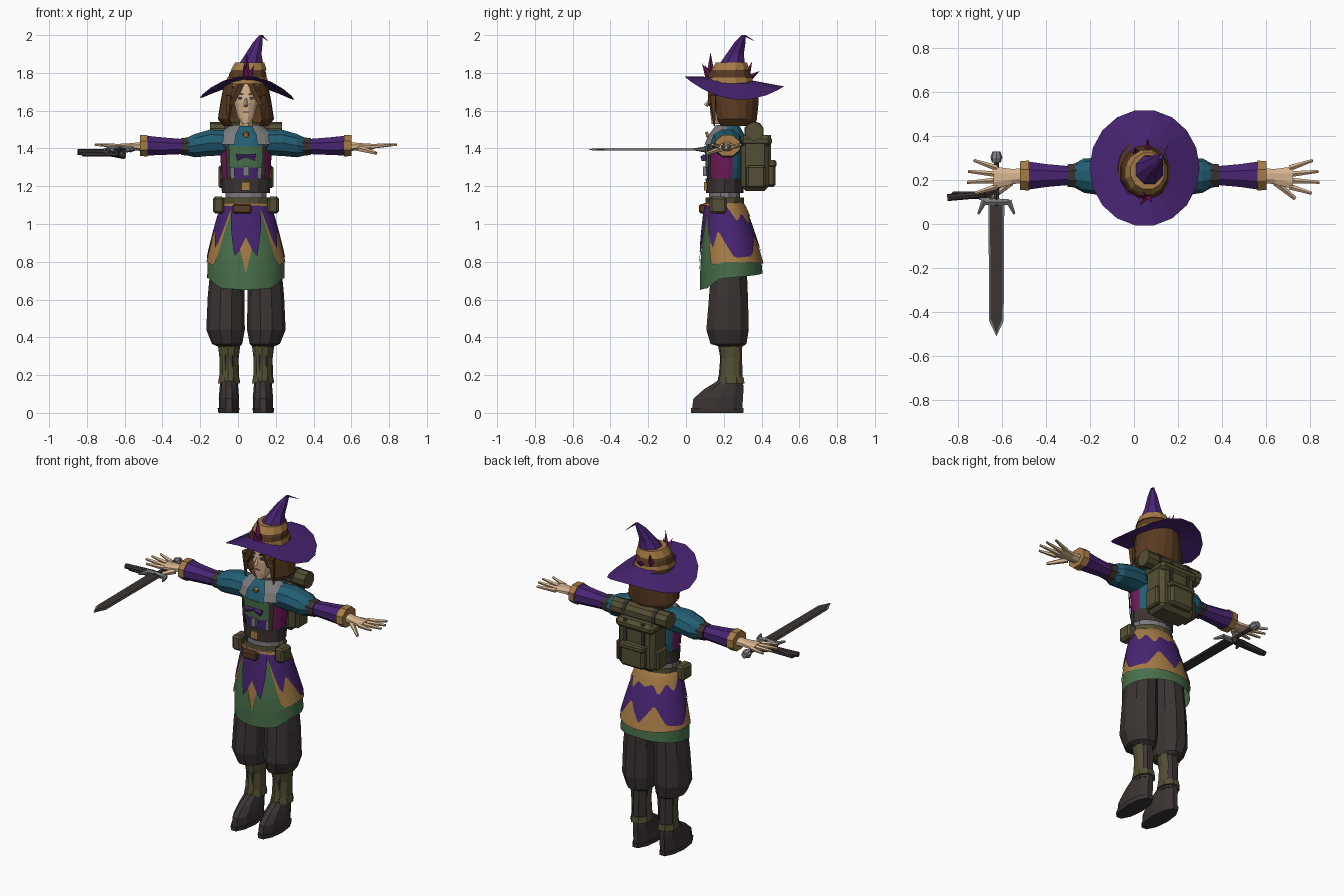
import bpy, bmesh, math
from mathutils import Vector, Matrix

if "Cube" in bpy.data.objects:
    bpy.data.objects.remove(bpy.data.objects["Cube"], do_unlink=True)

BODY_X = .042  # the figure stands slightly off the origin


def material(name, *rgb):
    m = bpy.data.materials.new(name)
    m.use_nodes = True
    m.diffuse_color = (*rgb, 1)
    m.node_tree.nodes["Principled BSDF"].inputs["Base Color"].default_value = (*rgb, 1)
    return m


purple = material("purple cloth", .065, .018, .17)
tan = material("tan trim", .38, .2, .06)
green = material("green cloth", .065, .16, .07)
brown = material("brown hair and leather", .1, .043, .015)
dark = material("dark leather", .043, .034, .032)
olive = material("olive canvas", .09, .078, .035)
teal = material("teal cloth", .016, .11, .17)
skin = material("skin", .68, .46, .28)
grey = material("grey cloth and steel", .2, .2, .21)
magenta = material("magenta cloth", .16, .01, .1)


def finish(name, bm, *mats):
    bmesh.ops.remove_doubles(bm, verts=bm.verts, dist=.0005)
    bmesh.ops.recalc_face_normals(bm, faces=bm.faces)
    mesh = bpy.data.meshes.new(name)
    bm.to_mesh(mesh)
    bm.free()
    for m in mats:
        mesh.materials.append(m)
    obj = bpy.data.objects.new(name, mesh)
    obj.location.x = BODY_X
    bpy.context.collection.objects.link(obj)
    return obj


def loft(name, rings, mat, n=12, axis="z", arc=None, cap=True):
    """Skin elliptical rings (x, y, z, radius a, radius b); arc leaves a gap."""
    bm = bmesh.new()
    start, end = arc or (math.pi / n, math.tau + math.pi / n)
    rows = []
    for x, y, z, a, b in rings:
        row = []
        for i in range(n + 1 if arc else n):
            t = start + (end - start) * i / n
            u, v = a * math.sin(t), -b * math.cos(t)
            row.append(bm.verts.new((x + u, y + v, z) if axis == "z" else (x, y + u, z + v)))
        rows.append(row)
    for low, high in zip(rows, rows[1:]):
        for i in range(n):
            j = i + 1 if arc else (i + 1) % n
            bm.faces.new((low[i], low[j], high[j], high[i]))
    if cap:
        for row, ring in ((rows[0], rings[0]), (rows[-1], rings[-1])):
            if ring[3] > 0:
                bm.faces.new(row)
    return finish(name, bm, mat)


def rod(name, p, q, r1, r2, mat, n=5):
    """Tapered rod from point p to point q."""
    p, q = Vector(p), Vector(q)
    bm = bmesh.new()
    turn = (q - p).to_track_quat("Z", "Y").to_matrix().to_4x4()
    bmesh.ops.create_cone(bm, cap_ends=True, segments=n, radius1=r1, radius2=r2,
                          depth=(q - p).length, matrix=Matrix.Translation((p + q) / 2) @ turn)
    return finish(name, bm, mat)


def box(name, centre, size, mat, bevel=0, tilt=0):
    bm = bmesh.new()
    bmesh.ops.create_cube(bm, size=1, matrix=Matrix.Translation(centre)
                          @ Matrix.Rotation(tilt, 4, "Y") @ Matrix.Diagonal((*size, 1)))
    obj = finish(name, bm, mat)
    if bevel:
        obj.modifiers.new("soft edges", "BEVEL").width = bevel
    return obj


def plate(name, outline, z, depth, mat):
    """Flat outline in the ground plane, mirrored about x = 0 and extruded up."""
    bm = bmesh.new()
    points = outline + [(-x, y) for x, y in reversed(outline) if x]
    face = bm.faces.new([bm.verts.new((x, y, z - depth / 2)) for x, y in points])
    top = bmesh.ops.extrude_face_region(bm, geom=[face])["geom"]
    bmesh.ops.translate(bm, vec=(0, 0, depth),
                        verts=[v for v in top if isinstance(v, bmesh.types.BMVert)])
    return finish(name, bm, mat)


def lookup(table, t):
    for (a, u), (b, v) in zip(table, table[1:]):
        if t <= b:
            return u + (v - u) * (t - a) / (b - a)
    return table[-1][1]


def skirt(name, hem, swell, mat, n=64, rows=5):
    """Flared cloth layer; hem gives its height by angle away from the front."""
    bm = bmesh.new()
    grid = []
    for i in range(n):
        t = math.tau * i / n - math.pi
        bottom, column = lookup(hem, abs(t)), []
        for k in range(rows + 1):
            z = 1.11 + (bottom - 1.11) * k / rows
            f = min(1, (1.11 - z) / .32) ** .8
            x = (.115 + .09 * f + swell) * math.sin(t)
            y = .2 + .04 * f - (.09 + .075 * f + swell) * math.cos(t)
            column.append(bm.verts.new((x, y, z)))
        grid.append(column)
    for i in range(n):
        a, b = grid[i], grid[(i + 1) % n]
        for k in range(rows):
            bm.faces.new((a[k], b[k], b[k + 1], a[k + 1]))
    return finish(name, bm, mat)


# Skirt layers
back = math.pi
skirt("green_underskirt", [(0, .65), (.7, .66), (1.2, .71), (back, .74)], 0, green)
skirt("tan_skirt_trim", [(0, .74), (.17, .88), (.42, .95), (.6, 1.09), (.72, .95),
                         (.9, .78), (1.4, .8), (back, .79)], .006, tan)
skirt("purple_overskirt", [(0, .93), (.28, .82), (.5, .99), (.6, 1.09), (.72, 1), (.95, .86),
                           (1.2, .97), (1.7, .82), (2.3, .83), (2.7, .94), (back, .83)], .011, purple)
skirt("tan_waist_flap", [(0, 1.1), (1.7, 1.09), (2, 1.01), (2.3, 1.06), (2.6, .99),
                         (2.8, 1.05), (back, 1.03)], .016, tan)

# Torso and its layered vest
chest = [(0, .205, 1.08, .11, .085), (0, .205, 1.2, .115, .085), (0, .21, 1.3, .125, .095),
         (0, .21, 1.41, .13, .1), (0, .22, 1.5, .085, .07)]
loft("shirt", chest, grey)


def wrap(name, low, high, swell, mat, arc, n=5):
    heights = [r[2] for r in chest]
    levels = [low] + [h for h in heights if low < h < high] + [high]
    rings = []
    for z in levels:
        size = [lookup([(r[2], r[k]) for r in chest], z) for k in (1, 3, 4)]
        rings.append((0, size[0], z, size[1] + swell, size[2] + swell))
    return loft(name, rings, mat, n, arc=arc, cap=False)


wrap("teal_jacket_back", 1.24, 1.49, .008, teal, (1.9, math.tau - 1.9), 8)
wrap("green_chest_panel", 1.3, 1.41, .012, green, (-.7, .7))
wrap("purple_chest_panel", 1.24, 1.3, .008, purple, (-.5, .5))
for side, label in ((1, "left"), (-1, "right")):
    wrap(label + "_magenta_vest", 1.24, 1.4, .008, magenta, (side * .75, side * 1.95))
    wrap(label + "_pack_strap", 1.24, 1.47, .018, dark, (side * .62, side * .82), 2)
    rod(label + "_bow", (0, .095, 1.36), (side * .05, .095, 1.35), .008, .02, purple)
wrap("wide_belt", 1.165, 1.24, .014, dark, (0, math.tau), 12)
wrap("hip_belt", 1.09, 1.14, .016, olive, (0, math.tau), 12)
box("belt_buckle", (0, .105, 1.2), (.045, .02, .045), tan)
box("front_clasp", (0, .1, 1.28), (.03, .02, .05), grey)
box("brown_waist_pouch", (-.02, .09, 1.08), (.1, .04, .05), brown, .008)
loft("shoulder_cape", [(0, .215, 1.41, .16, .115), (0, .22, 1.46, .15, .1),
                       (0, .225, 1.52, .07, .06)], teal)
for turn in (-.95, .95):
    loft("grey_cape_panel", [(0, .215, 1.42, .175, .125), (0, .22, 1.47, .16, .108),
                             (0, .225, 1.525, .08, .07)], grey, 4, arc=(turn - .6, turn + .6), cap=False)
rod("collar_brooch", (0, .12, 1.475), (0, .105, 1.47), .018, .014, tan, 6)

# Backpack with bedroll and pockets
box("backpack", (0, .365, 1.32), (.25, .15, .29), olive, .025)
box("backpack_flap", (0, .37, 1.44), (.26, .17, .06), olive, .02)
box("backpack_pocket", (0, .45, 1.26), (.16, .05, .13), olive, .015)
box("pocket_flap", (0, .455, 1.32), (.17, .05, .035), olive, .008)
rod("bedroll", (-.19, .36, 1.49), (.19, .36, 1.49), .05, .05, olive, 10)
for side in (-1, 1):
    box("side_pocket", (side * .13, .37, 1.25), (.03, .1, .12), olive, .01)
    box("pack_buckle_strap", (side * .06, .443, 1.4), (.02, .012, .14), dark)
    rod("bedroll_strap", (side * .09, .36, 1.49), (side * .115, .36, 1.49), .054, .054, dark, 10)

# Limbs
for s, label in ((1, "left_"), (-1, "right_")):
    def limb(name, rings, mat, n=10, **options):
        return loft(label + name, [(s * r[0], *r[1:]) for r in rings], mat, n, **options)

    limb("trouser_leg", [(.09, .24, .35, .055, .06), (.1, .225, .365, .08, .1), (.108, .22, .44, .102, .118),
                         (.105, .225, .62, .097, .108), (.09, .23, .9, .085, .09)], dark)
    limb("boot_shaft", [(.09, .24, .14, .05, .065), (.09, .24, .37, .048, .06)], dark, 8)
    limb("gaiter", [(.09, .24, .16, .06, .075), (.09, .24, .2, .053, .067), (.09, .245, .29, .052, .064),
                    (.09, .24, .355, .06, .07)], olive, 7, arc=(-1.9, 2.3), cap=False)
    limb("gaiter_cuff", [(.09, .24, .155, .062, .076), (.09, .24, .19, .056, .07)], olive, 8)
    limb("boot_foot", [(.09, .165, .02, .052, .14), (.09, .17, .075, .054, .138),
                       (.09, .2, .125, .05, .11), (.09, .235, .17, .046, .07)], dark)
    limb("boot_sole", [(.092, .165, 0, .054, .145), (.092, .165, .025, .058, .147)], dark)
    box(label + "hip_pouch", (s * .145, .17, 1.1), (.06, .09, .09), olive, .012)
    # Arms reach straight out to the sides
    limb("teal_sleeve", [(.1, .215, 1.43, .08, .07), (.19, .215, 1.43, .085, .073), (.27, .22, 1.415, .078, .065),
                         (.31, .22, 1.41, .055, .05)], teal, axis="x")
    limb("elbow_band", [(.28, .22, 1.41, .062, .055), (.345, .22, 1.41, .055, .048)], dark, 8, axis="x")
    limb("purple_sleeve", [(.33, .22, 1.41, .046, .043), (.44, .22, 1.412, .056, .05),
                           (.53, .22, 1.415, .07, .057)], purple, 8, axis="x")
    limb("sleeve_cuff", [(.52, .22, 1.415, .074, .062), (.56, .22, 1.415, .07, .06)], tan, 8, axis="x")
    limb("palm", [(.54, .22, 1.41, .035, .028), (.6, .215, 1.41, .038, .02),
                  (.68, .21, 1.41, .055, .015)], skin, 8, axis="x")
    for k, length in enumerate((.085, .12, .115, .09)):
        y = .17 + .028 * k
        rod(label + "finger", (s * .665, y, 1.41), (s * (.68 + length), y + (k - 1.4) * .022, 1.42),
            .014, .007, skin)
    rod(label + "thumb", (s * .6, .19, 1.4), (s * .69, .115, 1.375), .017, .009, skin)

# Head
loft("neck", [(0, .23, 1.47, .04, .04), (0, .22, 1.57, .036, .036)], skin, 8)
loft("face", [(0, .165, 1.53, .022, .03), (0, .18, 1.565, .045, .05), (0, .2, 1.64, .064, .078),
              (0, .21, 1.74, .07, .08)], skin)
rod("nose", (0, .13, 1.665), (0, .105, 1.625), .006, .012, skin, 4)
box("mouth", (0, .131, 1.593), (.03, .008, .006), magenta)
loft("hair", [(0, .265, 1.52, .12, .1), (0, .26, 1.555, .15, .115), (0, .255, 1.65, .135, .13),
              (0, .25, 1.75, .115, .13)], brown, 14, arc=(.6, math.tau - .6))
for s in (-1, 1):
    box("eye_white", (s * .03, .13, 1.665), (.025, .009, .013), grey)
    box("iris", (s * .03, .127, 1.665), (.012, .009, .014), dark)
    box("eyebrow", (s * .031, .128, 1.69), (.036, .009, .007), dark, tilt=s * -.2)
    rod("fringe_lock", (s * .02, .14, 1.76), (s * .085, .135, 1.63), .025, .02, brown)
    rod("side_lock", (s * .085, .14, 1.68), (s * .095, .15, 1.52), .024, .004, brown)

# Wide hat: brim droops at the sides, tip folds over
brim = loft("hat_brim", [(.006, .255, 1.012, .09, .1), (.006, .255, 1, .25, .265),
                         (.006, .255, .99, .09, .1)], purple, 18, cap=False)
for v in brim.data.vertices:
    v.co.z += .757 - 1.5 * v.co.x ** 2 - .1 * (v.co.y - .255)
loft("hat_crown", [(.006, .23, 1.74, .112, .128), (.01, .23, 1.8, .1, .11), (.02, .24, 1.85, .075, .08)], brown)
loft("hat_base_trim", [(.006, .23, 1.745, .115, .131), (.006, .23, 1.775, .11, .124)], tan, cap=False)
loft("hat_band", [(.015, .235, 1.815, .098, .104), (.02, .24, 1.855, .08, .085)], tan)
loft("hat_cone", [(.025, .242, 1.84, .073, .076), (.04, .26, 1.9, .046, .05), (.062, .285, 1.96, .028, .032),
                  (.08, .305, 2, .01, .012), (.12, .37, 1.965, 0, 0)], purple, 8)
for base, tip in (((0, .12, 1.78), (-.01, .085, 1.85)), ((0, .13, 1.8), (.005, .13, 1.91)),
                  ((.02, .13, 1.78), (.04, .1, 1.84)), ((-.03, .32, 1.78), (-.04, .35, 1.86)),
                  ((.02, .33, 1.77), (.02, .39, 1.81))):
    rod("hat_feather", base, tip, .02, 0, magenta, 4)

# Sword and pistol at the right hand
blade = [(0, -.51), (.033, -.44), (.036, .09)]
sword = [plate("blade_edge", blade, 1.395, .006, grey),
         plate("blade_core", [(x * .8, y + .012) for x, y in blade], 1.395, .012, dark),
         rod("sword_grip", (0, .08, 1.395), (0, .29, 1.395), .013, .013, dark, 6),
         rod("pommel_neck", (0, .28, 1.395), (0, .3, 1.395), .02, .026, grey, 8),
         rod("pommel", (0, .3, 1.395), (0, .33, 1.395), .028, .018, grey, 8)]
for s in (-1, 1):
    sword += [rod("crossguard", (0, .1, 1.395), (s * .06, .1, 1.395), .018, .014, grey, 6),
              rod("guard_tip", (s * .055, .105, 1.395), (s * .082, .045, 1.395), .016, .006, grey, 6)]
for part in sword:
    part.location.x = -.625
rod("pistol_barrel", (-.89, .12, 1.38), (-.72, .135, 1.38), .016, .016, dark, 8)
box("pistol_stock", (-.77, .13, 1.37), (.2, .034, .026), dark, .006)
rod("pistol_grip", (-.72, .135, 1.378), (-.64, .16, 1.36), .02, .017, dark, 6)
box("pistol_lock", (-.72, .115, 1.39), (.05, .012, .025), grey)
